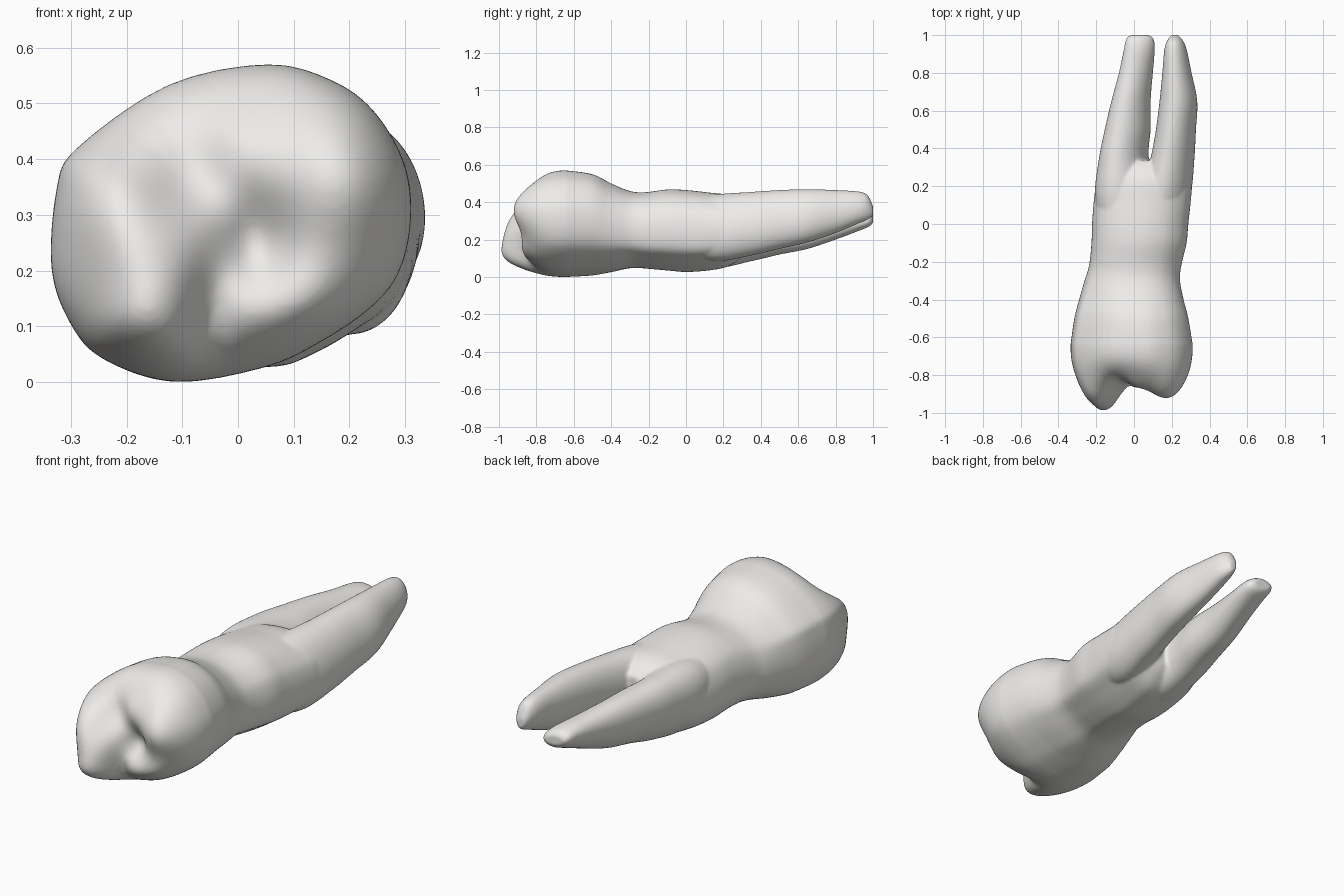
import bpy, bmesh, math

if "Cube" in bpy.data.objects:
    bpy.data.objects.remove(bpy.data.objects["Cube"])


def spline(pts, steps, closed=False):
    """Catmull-Rom through tuples of any size."""
    n, out = len(pts), []
    get = (lambda i: pts[i % n]) if closed else (lambda i: pts[max(0, min(n - 1, i))])
    for i in range(n if closed else n - 1):
        a, b, c, d = get(i - 1), get(i), get(i + 1), get(i + 2)
        for k in range(steps):
            t = k / steps
            out.append(tuple(0.5 * (2 * q + (r - p) * t + (2 * p - 5 * q + 4 * r - s) * t * t
                                    + (3 * q - p - 3 * r + s) * t ** 3)
                             for p, q, r, s in zip(a, b, c, d)))
    if not closed:
        out.append(pts[-1])
    return out


def ring_points(shape, row):
    """Fit a unit outline to the box y, x0, x1, z0, z1."""
    y, x0, x1, z0, z1 = row
    return [((x0 + x1) / 2 + u * (x1 - x0) / 2, y, (z0 + z1) / 2 + v * (z1 - z0) / 2)
            for u, v in shape]


def skin(bm, rings):
    """Bridge rings into a closed tube."""
    vs = [[bm.verts.new(p) for p in r] for r in rings]
    for a, b in zip(vs, vs[1:]):
        for i in range(len(a)):
            j = (i + 1) % len(a)
            bm.faces.new((a[i], a[j], b[j], b[i]))
    bm.faces.new(vs[0][::-1])
    bm.faces.new(vs[-1])


# Unit outlines of the crown and of the trunk below the neck, clockwise from the left
crown_shape = spline([(-1, -.28), (-.97, .22), (-.86, .47), (-.35, .87), (.2, 1), (.56, .9),
                      (.8, .7), (.97, .36), (1, 0), (.93, -.32), (.77, -.54), (.48, -.76),
                      (.18, -.91), (-.32, -1), (-.72, -.85), (-.9, -.62)], 4, True)
trunk_shape = spline([(-1, -.05), (-.95, .35), (-.78, .68), (-.4, .92), (.1, 1), (.55, .88),
                      (.85, .6), (.97, .3), (1, -.1), (.92, -.47), (.67, -.7), (.4, -.89),
                      (.12, -1), (-.35, -.93), (-.72, -.7), (-.93, -.4)], 4, True)


def body_shape(y):
    t = max(0, min(1, (y + .5) / .3))
    return [(a + (c - a) * t, b + (d - b) * t)
            for (a, b), (c, d) in zip(crown_shape, trunk_shape)]


def root_shape(shear):
    """Ellipse leaning left at the top, normalised to unit width."""
    w = math.hypot(1, shear)
    return [((-math.cos(a) - shear * math.sin(a)) / w, math.sin(a))
            for a in (math.tau * i / 64 for i in range(64))]


# Chewing surface: cusps and pits as (x, z, width x, width z, height)
bumps = [(-.17, .18, .115, .14, .19), (-.2, .07, .1, .06, .08), (-.26, .34, .07, .08, .08),
         (.2, .37, .12, .13, .155), (.12, .12, .09, .07, .085), (0, .42, .05, .06, .03),
         (.03, .25, .045, .06, -.06), (-.05, .11, .03, .07, -.06), (-.08, .37, .05, .05, -.03)]


def chew_y(x, z):
    return -.785 - sum(h * math.exp(-.5 * (((x - cx) / wx) ** 2 + ((z - cz) / wz) ** 2))
                       for cx, cz, wx, wz, h in bumps)


# Rows of y, x0, x1, z0, z1 for the crown sides, neck and root trunk
body = [(-.64, -.335, .31, 0, .57), (-.5, -.315, .287, .008, .55), (-.4, -.29, .262, .022, .5),
        (-.3, -.262, .243, .043, .46), (-.22, -.238, .25, .045, .453), (-.1, -.225, .278, .035, .468),
        (0, -.222, .287, .027, .465), (.12, -.213, .3, .035, .452), (.22, -.198, .305, .055, .44),
        (.29, -.165, .28, .1, .41), (.335, -.1, .22, .15, .37)]
left_root = [(-.05, -.17, .07, .12, .39), (.15, -.207, .12, .05, .425), (.35, -.185, .078, .085, .42),
             (.5, -.155, .088, .12, .41), (.65, -.12, .088, .15, .4), (.8, -.08, .1, .2, .385),
             (.92, -.055, .11, .245, .375), (.98, -.042, .105, .27, .36), (1, -.02, .08, .29, .34)]
right_root = [(-.05, .04, .24, .14, .4), (.15, .04, .3, .085, .44), (.35, .088, .32, .115, .455),
              (.5, .116, .328, .15, .465), (.65, .135, .335, .185, .47), (.8, .15, .305, .235, .465),
              (.92, .16, .28, .285, .458), (.97, .175, .26, .305, .44), (1, .195, .235, .325, .38)]

bm = bmesh.new()

# Crown cap: rings from the centre of the chewing surface out to the widest ring
rings, rim = [], body[0]
cx, cz = (rim[1] + rim[2]) / 2, (rim[3] + rim[4]) / 2
CAP = 30
for k in range(1, CAP):
    s = math.sin(math.pi / 2 * k / CAP)
    dome = (1 - s ** 4.2) ** (1 / 2.6)
    ring = []
    for x, _, z in ring_points(crown_shape, rim):
        x, z = cx + (x - cx) * s, cz + (z - cz) * s
        ring.append((x, rim[0] + (chew_y(x, z) - rim[0]) * dome, z))
    rings.append(ring)
rings += [ring_points(body_shape(r[0]), r) for r in spline(body, 5)]
skin(bm, rings)

# Two roots
for root, shear in ((left_root, .3), (right_root, .2)):
    skin(bm, [ring_points(root_shape(shear), r) for r in spline(root, 5)])

bmesh.ops.recalc_face_normals(bm, faces=bm.faces)
mesh = bpy.data.meshes.new("molar_tooth")
bm.to_mesh(mesh)
bm.free()
enamel = bpy.data.materials.new("pale_enamel")
enamel.diffuse_color = (.85, .84, .82, 1)
enamel.use_nodes = True
enamel.node_tree.nodes["Principled BSDF"].inputs["Base Color"].default_value = enamel.diffuse_color
mesh.materials.append(enamel)
tooth = bpy.data.objects.new("molar_tooth", mesh)
bpy.context.collection.objects.link(tooth)

# Fuse crown and roots into one soft surface
fuse = tooth.modifiers.new("fuse", 'REMESH')
fuse.mode = 'VOXEL'
fuse.voxel_size = .008
fuse.use_smooth_shade = True
soft = tooth.modifiers.new("soften", 'SMOOTH')
soft.factor = .5
soft.iterations = 8
